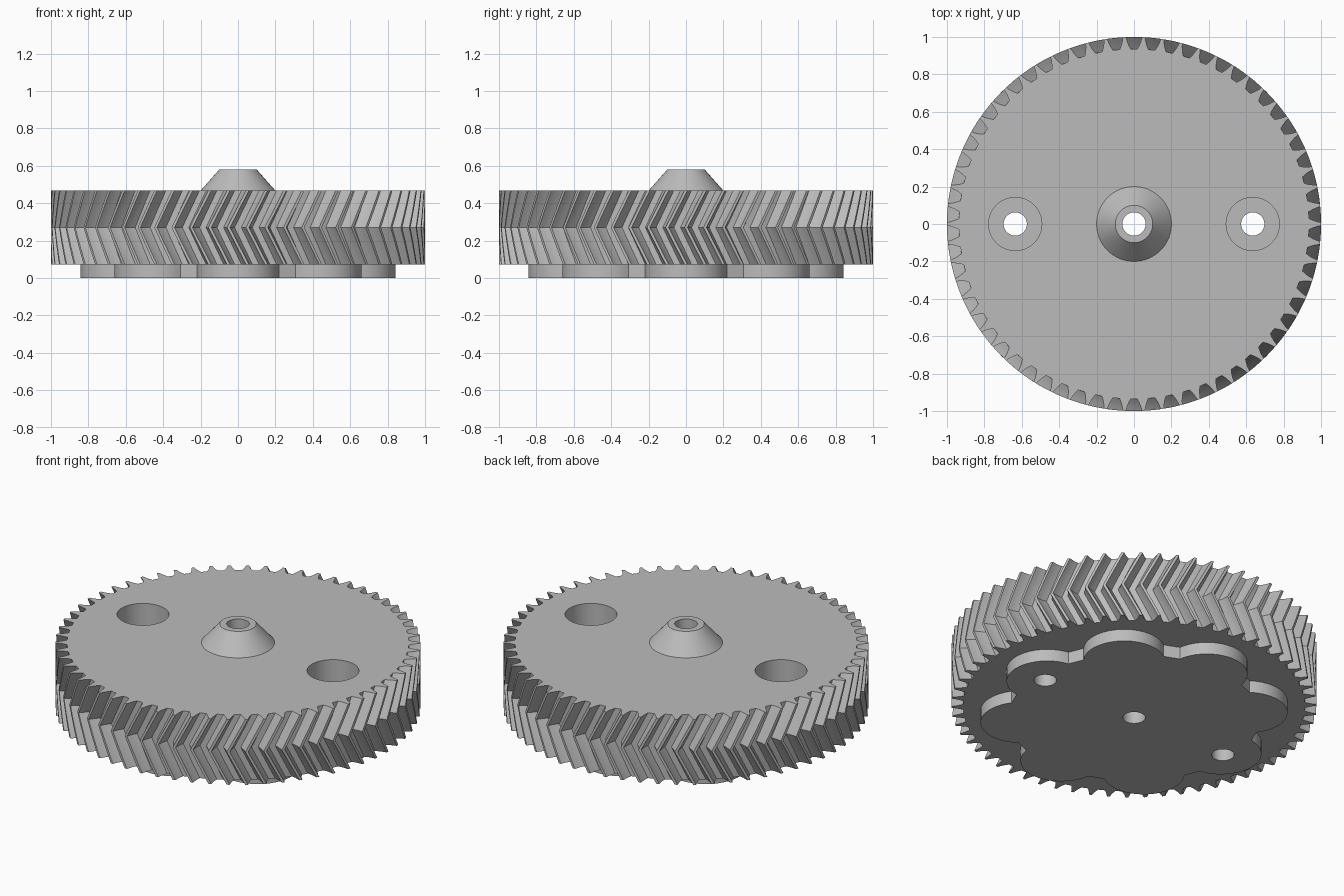
import bpy, bmesh, math
from math import sin, cos, pi, tau

old = bpy.data.objects.get("Cube")
if old:
    bpy.data.objects.remove(old)

# Single grey plastic
grey = bpy.data.materials.new("grey_plastic")
grey.use_nodes = True
colour = (0.5, 0.5, 0.5, 1)
grey.diffuse_color = colour
grey.node_tree.nodes["Principled BSDF"].inputs["Base Color"].default_value = colour

TEETH = 62
PITCH = tau / TEETH
BOTTOM, TOP = 0.073, 0.467
MIDDLE = (BOTTOM + TOP) / 2
BOLT_X = 0.635


def add_object(name, bm):
    bmesh.ops.recalc_face_normals(bm, faces=bm.faces)
    mesh = bpy.data.meshes.new(name)
    bm.to_mesh(mesh)
    bm.free()
    mesh.materials.append(grey)
    obj = bpy.data.objects.new(name, mesh)
    bpy.context.collection.objects.link(obj)
    return obj


def loft(name, rings):
    """Join closed rings of points and cap both ends."""
    bm = bmesh.new()
    loops = [[bm.verts.new(p) for p in ring] for ring in rings]
    n = len(loops[0])
    for low, high in zip(loops, loops[1:]):
        for i in range(n):
            j = (i + 1) % n
            bm.faces.new((low[i], low[j], high[j], high[i]))
    bm.faces.new(loops[0][::-1])
    bm.faces.new(loops[-1])
    return add_object(name, bm)


def circle(radius, z, x=0, n=64):
    return [(x + radius * cos(tau * i / n), radius * sin(tau * i / n), z) for i in range(n)]


def bore(target, radius, low, high, x=0):
    """Drill a round hole down through the target."""
    cutter = loft("hole_cutter", [circle(radius, low, x), circle(radius, high, x)])
    cutter.hide_render = True
    mod = target.modifiers.new("hole", 'BOOLEAN')
    mod.operation = 'DIFFERENCE'
    mod.solver = 'EXACT'
    mod.object = cutter
    bpy.context.view_layer.objects.active = target
    bpy.ops.object.modifier_apply(modifier=mod.name)
    bpy.data.objects.remove(cutter)


# Herringbone gear: the tooth outline twists one pitch in each half
half_gap = [(0.19, 0.936), (0.30, 0.958), (0.37, 0.978), (0.42, 1.0)]
tooth = [(-f, r) for f, r in reversed(half_gap)] + half_gap


def gear_ring(z):
    twist = PITCH * abs(z - MIDDLE) / (TOP - MIDDLE)
    ring = []
    for k in range(TEETH):
        for f, r in tooth:
            a = pi / 2 + PITCH * (k + f) + twist
            ring.append((r * cos(a), r * sin(a), z))
    return ring


STEPS = 8
gear = loft("herringbone_gear",
            [gear_ring(BOTTOM + (TOP - BOTTOM) * i / STEPS) for i in range(STEPS + 1)])

# Scalloped plate with eight round lobes underneath
LOBES, LOBE_DIST, LOBE_R, ARC = 8, 0.62, 0.223, 1.42


def plate_ring(z, n=20):
    ring = []
    for k in range(LOBES):
        a = tau * k / LOBES
        for i in range(n + 1):
            b = a - ARC + 2 * ARC * i / n
            ring.append((LOBE_DIST * cos(a) + LOBE_R * cos(b),
                         LOBE_DIST * sin(a) + LOBE_R * sin(b), z))
    return ring


plate = loft("scalloped_plate", [plate_ring(0), plate_ring(BOTTOM)])

# Conical hub on top
hub = loft("conical_hub", [circle(0.2, TOP), circle(0.1, 0.58)])

# Shaft hole, bolt holes and wide bolt-head recesses
for part in (gear, plate, hub):
    bore(part, 0.062, -0.1, 0.7)
for x in (-BOLT_X, BOLT_X):
    bore(plate, 0.062, -0.1, 0.7, x)
    bore(gear, 0.062, -0.1, 0.7, x)
    bore(gear, 0.142, 0.2, 0.7, x)

# Smooth round walls, keep hard edges
for part in (gear, plate, hub):
    bpy.ops.object.select_all(action='DESELECT')
    part.select_set(True)
    bpy.context.view_layer.objects.active = part
    bpy.ops.object.shade_smooth_by_angle(angle=math.radians(25))
